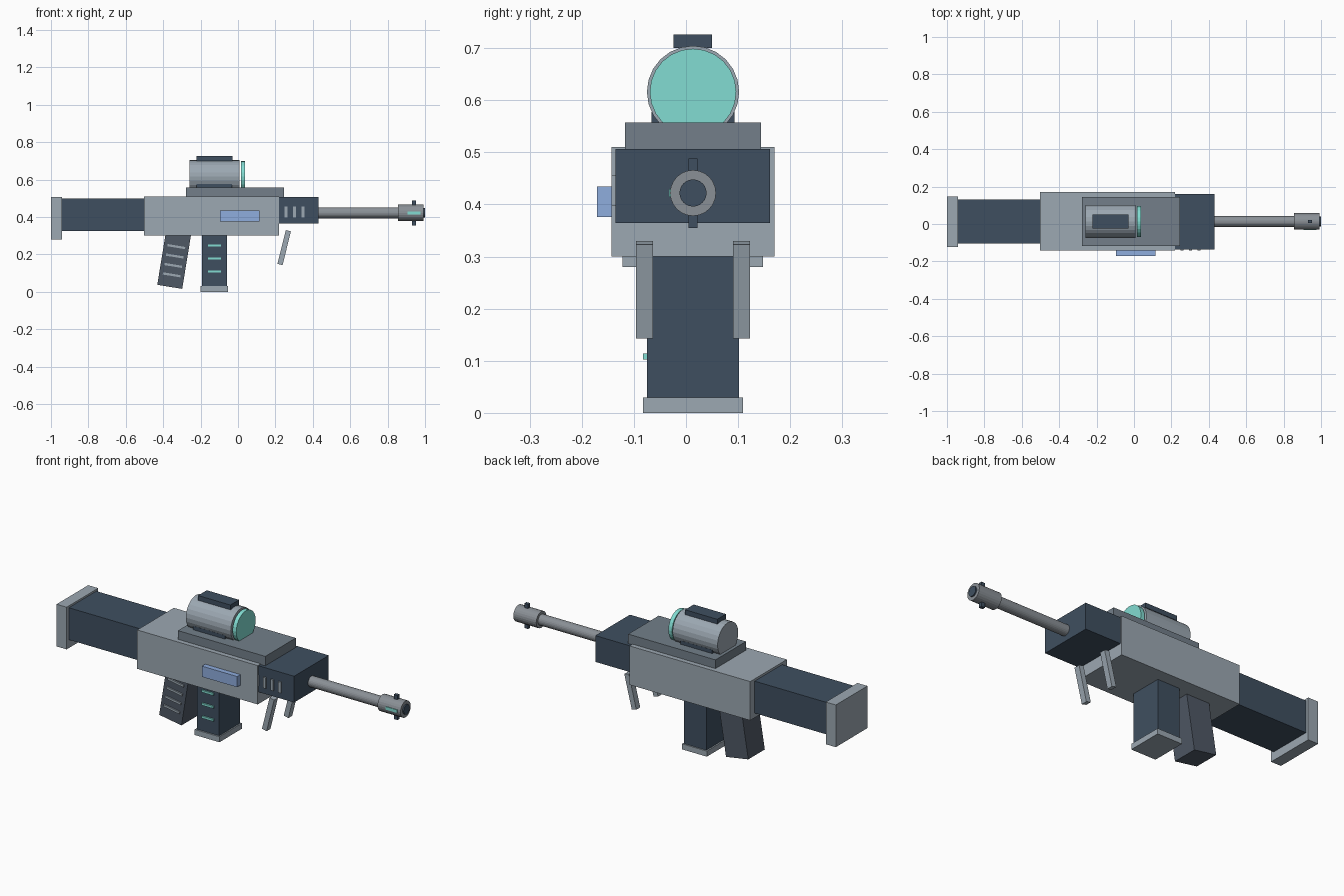
import bpy, math
from mathutils import Matrix, Vector

if "Cube" in bpy.data.objects:
    bpy.data.objects.remove(bpy.data.objects["Cube"])

YC = 0.0135  # centre line of the body


def mat(name, hexcode):
    def lin(c):
        c /= 255
        return c / 12.92 if c < 0.04 else ((c + 0.055) / 1.055) ** 2.4
    m = bpy.data.materials.new(name)
    m.diffuse_color = [lin(int(hexcode[i:i + 2], 16)) for i in (0, 2, 4)] + [1]
    m.use_nodes = True
    m.node_tree.nodes["Principled BSDF"].inputs["Base Color"].default_value = m.diffuse_color
    return m


DARK = mat("dark_steel", "3F4F60")
LIGHT = mat("light_steel", "9CA8B2")
MID = mat("mid_steel", "737F8A")
BARREL = mat("barrel_grey", "8A9096")
GRIP = mat("grip_grey", "4F5865")
TEAL = mat("teal_glow", "82DCD2")
BLUE = mat("blue_panel", "8FADDE")


def box(name, x, y, z, m, tilt=0, pivot=None):
    """Box from (min, max) ranges, optionally tilted about the y axis through its centre."""
    lo, hi = Vector((x[0], y[0], z[0])), Vector((x[1], y[1], z[1]))
    bpy.ops.mesh.primitive_cube_add(size=1, location=(lo + hi) / 2)
    o = bpy.context.object
    o.name = name
    o.data.transform(Matrix.Diagonal((*(hi - lo), 1)))
    o.rotation_euler.y = math.radians(tilt)
    o.data.materials.append(m)
    return o


def tube(name, x, r, z, m, sides=24):
    """Cylinder along x."""
    bpy.ops.mesh.primitive_cylinder_add(vertices=sides, radius=r, depth=x[1] - x[0],
                                        location=((x[0] + x[1]) / 2, YC, z),
                                        rotation=(0, math.pi / 2, 0))
    o = bpy.context.object
    o.name = name
    o.data.materials.append(m)
    return o


# stock, receiver and handguard
box("butt_plate", (-1, -0.94), (-0.122, 0.148), (0.28, 0.508), LIGHT)
box("stock", (-0.94, -0.5), (-0.103, 0.132), (0.325, 0.498), DARK)
box("receiver", (-0.503, 0.218), (-0.143, 0.17), (0.30, 0.51), LIGHT)
box("handguard", (0.21, 0.43), (-0.135, 0.161), (0.364, 0.506), DARK)
box("side_panel", (-0.096, 0.114), (-0.171, -0.14), (0.376, 0.434), BLUE)
for i in range(7):
    x = 0.075 + 0.0455 * i
    box(f"vent_{i + 1}", (x - 0.008, x + 0.008), (-0.1425, -0.13), (0.397, 0.456), LIGHT)

# barrel and muzzle
tube("barrel", (0.40, 0.87), 0.029, 0.422, BARREL)
tube("muzzle", (0.856, 0.993), 0.044, 0.422, BARREL)
tube("bore", (0.90, 1.0), 0.026, 0.422, DARK)
box("front_sight", (0.929, 0.951), (YC - 0.009, YC + 0.009), (0.355, 0.488), DARK)
box("muzzle_light", (0.905, 0.975), (-0.0325, -0.02), (0.414, 0.43), TEAL)

# scope on its rail
box("top_rail", (-0.277, 0.245), (-0.117, 0.144), (0.50, 0.557), MID)
box("scope_mount", (-0.222, -0.032), (-0.066, 0.093), (0.55, 0.577), DARK)
tube("scope_body", (-0.26, 0.009), 0.0885, 0.616, LIGHT)
tube("scope_lens", (0.016, 0.038), 0.083, 0.616, TEAL)
box("scope_turret", (-0.222, -0.029), (-0.024, 0.05), (0.70, 0.726), DARK)

# magazine
box("magazine", (-0.193, -0.06), (-0.075, 0.102), (0.02, 0.31), DARK)
box("magazine_base", (-0.201, -0.053), (-0.083, 0.109), (0, 0.03), LIGHT)
for i in range(3):
    z = 0.108 + 0.07 * i
    box(f"magazine_light_{i + 1}", (-0.16, -0.09), (-0.083, -0.07), (z - 0.006, z + 0.006), TEAL)

# raked grip with ridges
tilt = 9.3
up = Vector((math.sin(math.radians(tilt)), 0, math.cos(math.radians(tilt))))
base = Vector((-0.365, 0, 0.0265))


def on_grip(name, h, half_w, half_h, y, m):
    c = base + up * h
    box(name, (c.x - half_w, c.x + half_w), y, (c.z - half_h, c.z + half_h), m, tilt)


on_grip("grip", 0.15, 0.0675, 0.15, (-0.057, 0.084), GRIP)
for i in range(4):
    on_grip(f"grip_ridge_{i + 1}", 0.065 + 0.051 * i, 0.048, 0.006, (-0.064, -0.05), LIGHT)

# folded bipod legs
for side, y in (("right", -0.0795), ("left", 0.1065)):
    box(f"bipod_leg_{side}", (0.233, 0.261), (y - 0.0165, y + 0.0165), (0.143, 0.329), LIGHT, 14)
